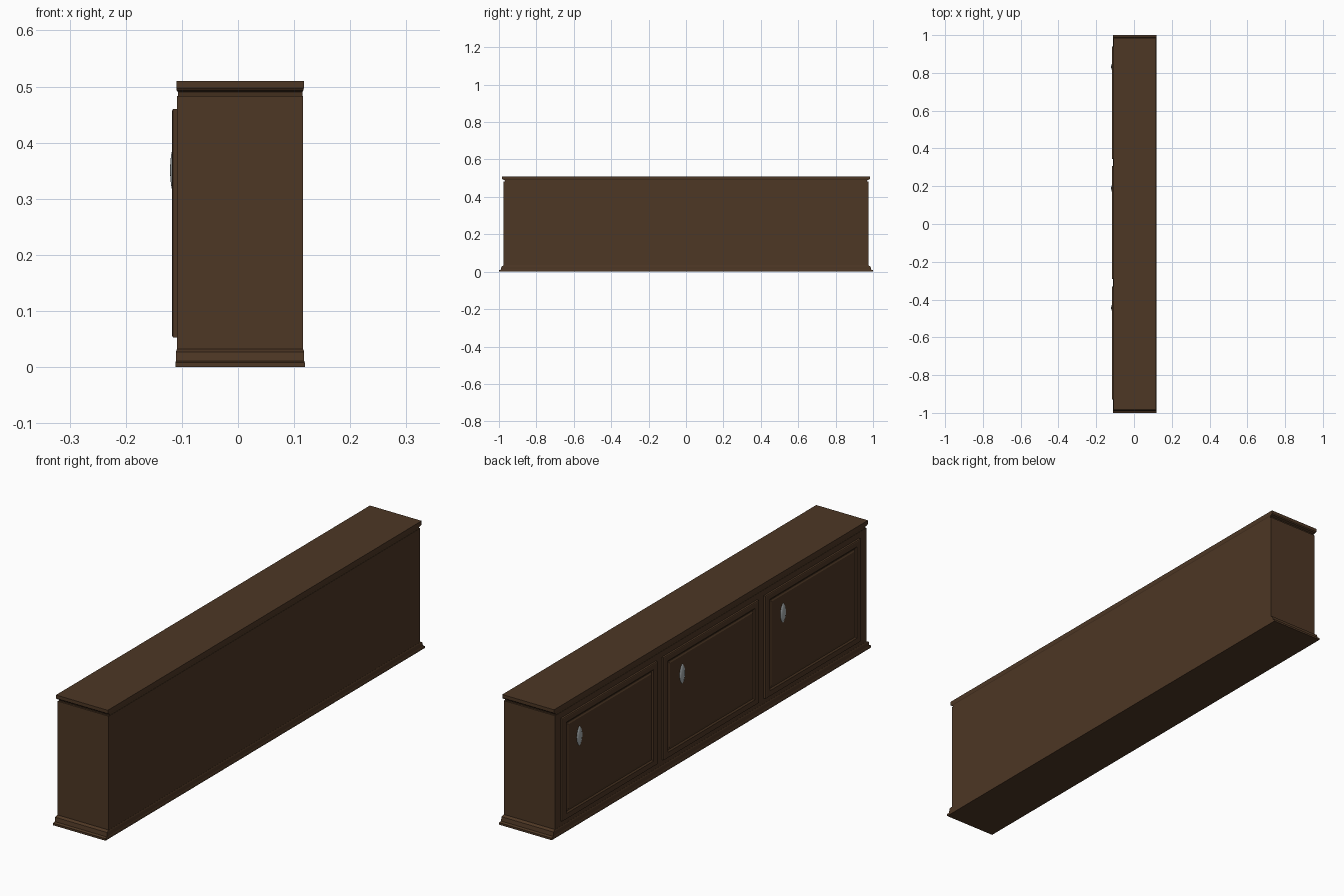
import bpy, bmesh, math

if "Cube" in bpy.data.objects:
    bpy.data.objects.remove(bpy.data.objects["Cube"])


def material(name, rgb):
    m = bpy.data.materials.new(name)
    m.diffuse_color = (*rgb, 1.0)
    m.use_nodes = True
    m.node_tree.nodes["Principled BSDF"].inputs["Base Color"].default_value = m.diffuse_color
    return m


wood = material("dark_wood", (0.075, 0.038, 0.018))
metal = material("grey_metal", (0.38, 0.41, 0.42))
CX = 0.0037  # carcass sits slightly behind centre


def finish(bm, name, mat):
    bmesh.ops.recalc_face_normals(bm, faces=bm.faces)
    me = bpy.data.meshes.new(name)
    bm.to_mesh(me)
    bm.free()
    me.materials.append(mat)
    ob = bpy.data.objects.new(name, me)
    bpy.context.collection.objects.link(ob)
    return ob


def loft(name, rings, mat, place):
    """Closed stack of rectangles; place(a, b, depth) gives the 3D point."""
    bm = bmesh.new()
    loops = []
    for d, a, b in rings:
        loops.append([bm.verts.new(place(sa * a, sb * b, d))
                      for sa, sb in ((-1, -1), (1, -1), (1, 1), (-1, 1))])
    for lo, hi in zip(loops, loops[1:]):
        for i in range(4):
            j = (i + 1) % 4
            bm.faces.new((lo[i], lo[j], hi[j], hi[i]))
    bm.faces.new(loops[0][::-1])
    bm.faces.new(loops[-1])
    return finish(bm, name, mat)


def upright(a, b, d):
    return (CX + a, b, d)


# Moulded plinth, body and top: (height, half depth, half length)
loft("plinth", [(0, .1153, 1.0), (.008, .1153, 1.0), (.011, .1142, .99),
                (.027, .1142, .987), (.032, .1125, .978)], wood, upright)
loft("body", [(.032, .1120, .975), (.483, .1120, .975)], wood, upright)
loft("top_board", [(.483, .1110, .968), (.490, .1110, .970),
                   (.493, .1128, .980), (.497, .1135, .983),
                   (.510, .1135, .983)], wood, upright)

# Three doors with raised frame and sunken panel, each with a pull
for n, (yc, yh) in enumerate(((.643, .832), (.008, .188), (-.63, -.443)), 1):
    hw, hh, zc = .298, .2035, .2565

    def facing(a, b, d, yc=yc):
        return (-d, yc + a, zc + b)

    loft(f"door_{n}", [(.105, hw, hh), (.1160, hw, hh),
                       (.1174, hw - .003, hh - .003),
                       (.1174, hw - .025, hh - .022),
                       (.1130, hw - .031, hh - .028),
                       (.1130, hw - .036, hh - .033),
                       (.1155, hw - .040, hh - .037)], wood, facing)

    # Almond-shaped pull
    bm = bmesh.new()
    bmesh.ops.create_uvsphere(bm, u_segments=20, v_segments=14, radius=1.0)
    for v in bm.verts:
        t = math.sqrt(max(0.0, 1 - v.co.z ** 2))
        v.co = (-.1140 + v.co.x * .0070, yh + v.co.y * .018 * (.4 + .6 * t),
                .351 + v.co.z * .040)
    pull = finish(bm, f"door_pull_{n}", metal)
    for p in pull.data.polygons:
        p.use_smooth = True
